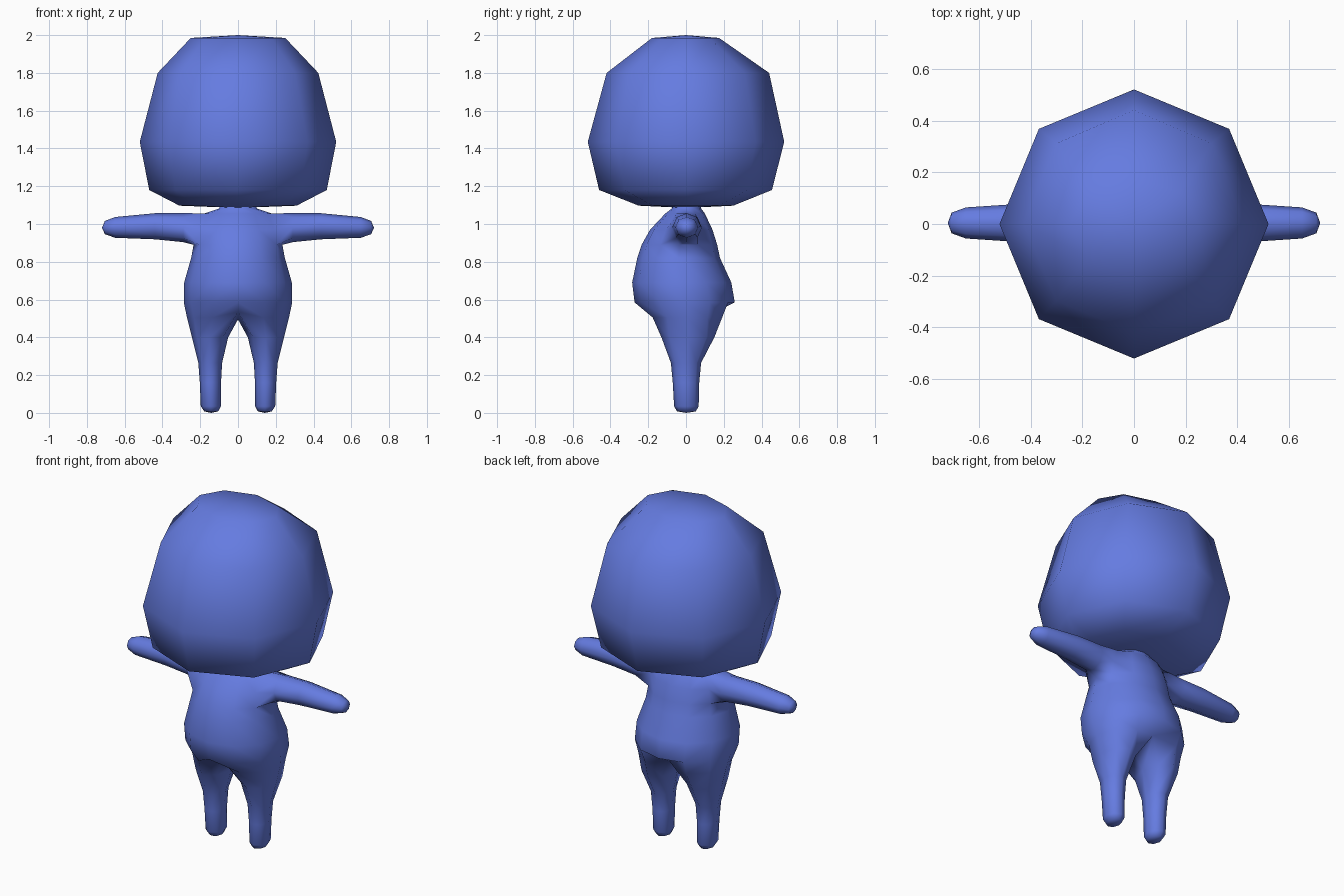
import bpy, bmesh, math

if "Cube" in bpy.data.objects:
    bpy.data.objects.remove(bpy.data.objects["Cube"])

blue = bpy.data.materials.new("soft blue")
blue.diffuse_color = (0.13, 0.20, 0.75, 1)
blue.use_nodes = True
blue.node_tree.nodes["Principled BSDF"].inputs["Base Color"].default_value = blue.diffuse_color


def make_object(bm, name):
    """Turn a bmesh into a smooth shaded object."""
    bmesh.ops.recalc_face_normals(bm, faces=bm.faces)
    for f in bm.faces:
        f.smooth = True
    mesh = bpy.data.meshes.new(name)
    bm.to_mesh(mesh)
    bm.free()
    mesh.materials.append(blue)
    ob = bpy.data.objects.new(name, mesh)
    bpy.context.collection.objects.link(ob)
    return ob


def bridge(bm, a, b, closed=True):
    n = len(a)
    for i in range(n if closed else n - 1):
        k = (i + 1) % n
        bm.faces.new((a[i], a[k], b[k], b[i]))


def cap(bm, ring, tip):
    v = bm.verts.new(tip)
    for i in range(len(ring)):
        bm.faces.new((ring[i], ring[(i + 1) % len(ring)], v))


# Head: eight-sided rings (z, half width, half depth front, half depth back)
bm = bmesh.new()
rings = []
for z, rx, yf, yb in [(1.097, 0.31, 0.25, 0.25), (1.18, 0.47, 0.46, 0.455),
                      (1.435, 0.52, 0.52, 0.52), (1.80, 0.425, 0.42, 0.44),
                      (1.985, 0.25, 0.18, 0.175)]:
    ring = []
    for i in range(8):
        c, s = math.cos(i * math.pi / 4), math.sin(i * math.pi / 4)
        ring.append(bm.verts.new((rx * c, (yb if s > 0 else yf) * s, z)))
    rings.append(ring)
for a, b in zip(rings, rings[1:]):
    bridge(bm, a, b)
cap(bm, rings[0], (0, 0, 1.085))
cap(bm, rings[-1], (0, 0, 2.0))
make_object(bm, "head")

# Body: right half is built, the other half is mirrored
bm = bmesh.new()

# Torso half rings (z, half width, front y, back y), neck down to hips
torso = []
for z, rx, yf, yb in [(1.12, 0.09, -0.07, 0.07), (1.082, 0.10, -0.075, 0.08),
                      (1.055, 0.18, -0.11, 0.10), (0.97, 0.22, -0.19, 0.14),
                      (0.89, 0.235, -0.235, 0.165), (0.82, 0.248, -0.258, 0.18),
                      (0.69, 0.285, -0.285, 0.24), (0.585, 0.287, -0.272, 0.258),
                      (0.505, 0.27, -0.205, 0.22)]:
    cy, ry = (yf + yb) / 2, (yb - yf) / 2
    torso.append([bm.verts.new((rx * math.sin(j * math.pi / 6) if 0 < j < 6 else 0,
                                cy - ry * math.cos(j * math.pi / 6), z))
                  for j in range(7)])

# Crease between the legs
for j, y in ((0, -0.15), (6, 0.16)):
    torso[-1][j].co.y = y
    torso[-1][j].co.z = 0.535
for r in range(len(torso) - 1):
    for j in range(6):
        if r in (2, 3) and j in (2, 3):
            continue                      # shoulder opening
        a, b = torso[r], torso[r + 1]
        bm.faces.new((a[j], a[j + 1], b[j + 1], b[j]))

# Leg rings (z, centre x, half width, half depth, centre y)
crotch = bm.verts.new((0, 0, 0.495))
prev = torso[-1] + [crotch]
for z, cx, rx, ry, cy in [(0.40, 0.148, 0.096, 0.14, 0.01),
                          (0.265, 0.147, 0.063, 0.08, 0.0),
                          (0.16, 0.146, 0.056, 0.07, 0.0),
                          (0.035, 0.144, 0.053, 0.065, 0.002),
                          (0.008, 0.142, 0.037, 0.05, 0.002)]:
    ring = [bm.verts.new((cx + rx * math.cos((j - 3) * math.pi / 4),
                          cy + ry * math.sin((j - 3) * math.pi / 4), z)) for j in range(8)]
    bridge(bm, prev, ring)
    prev = ring
cap(bm, prev, (0.142, 0.002, 0))

# Arm rings (x, centre z, half height, half depth), started from the opening
s0, s1, s2 = torso[2], torso[3], torso[4]
prev = [s0[3], s0[4], s1[4], s2[4], s2[3], s2[2], s1[2], s0[2]]
bm.verts.remove(s1[3])
for x, cz, rz, ry in [(0.29, 0.981, 0.077, 0.08), (0.44, 0.988, 0.069, 0.074),
                      (0.65, 0.982, 0.055, 0.06), (0.705, 0.981, 0.035, 0.04)]:
    ring = [bm.verts.new((x, 0.004 + ry * math.sin(i * math.pi / 4),
                          cz + rz * math.cos(i * math.pi / 4))) for i in range(8)]
    bridge(bm, prev, ring)
    prev = ring
cap(bm, prev, (0.72, 0.004, 0.98))

body = make_object(bm, "body")
mirror = body.modifiers.new("mirror", 'MIRROR')
mirror.use_clip = True
mirror.merge_threshold = 0.001
